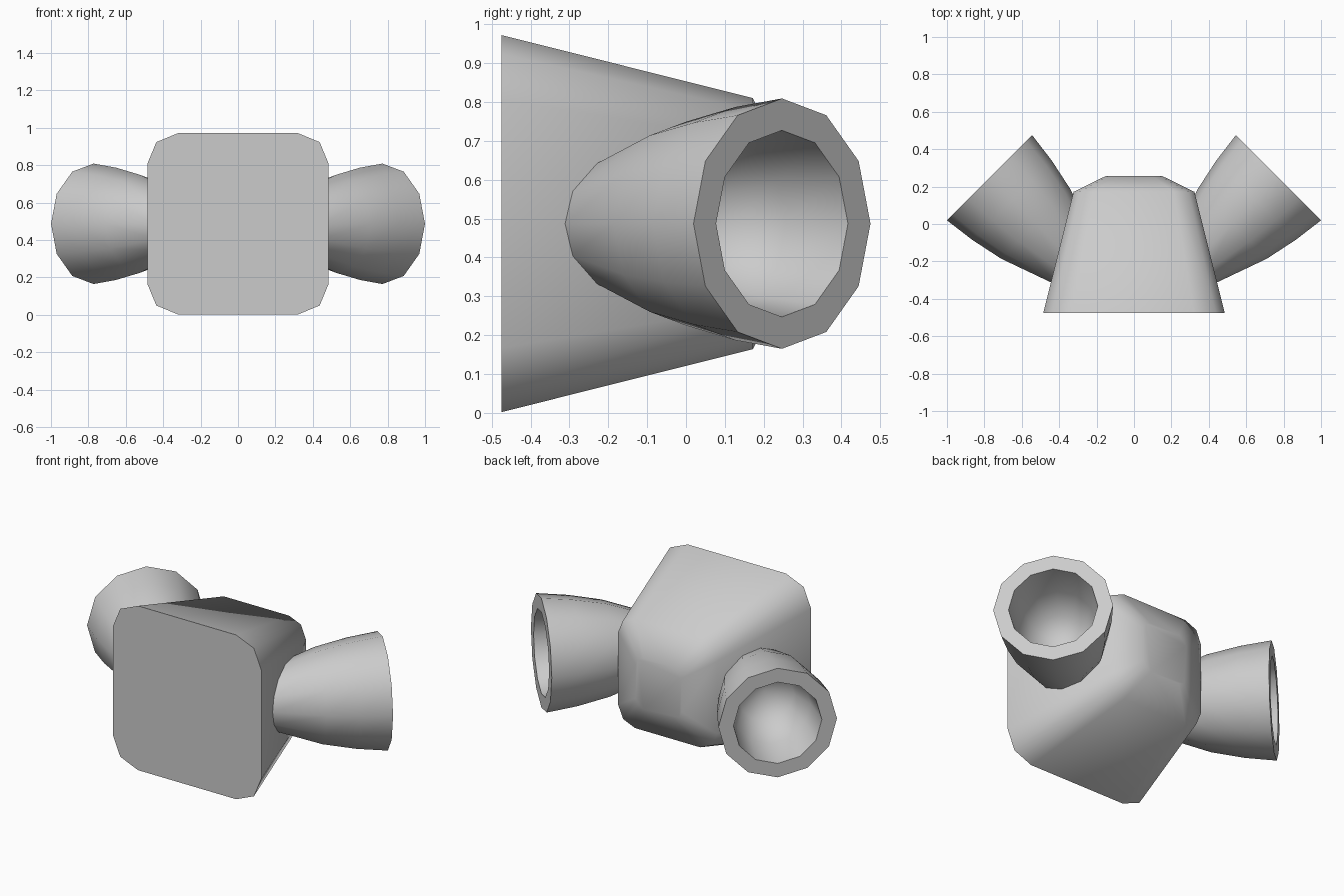
import bpy
import bmesh
import math
from mathutils import Vector

if "Cube" in bpy.data.objects:
    bpy.data.objects.remove(bpy.data.objects["Cube"], do_unlink=True)

MID_Z = 0.487
grey = bpy.data.materials.new("light_grey")
grey.use_nodes = True
COLOUR = (0.6, 0.6, 0.6, 1)
grey.diffuse_color = COLOUR
grey.node_tree.nodes["Principled BSDF"].inputs["Base Color"].default_value = COLOUR


def loft(name, rings):
    """Skin a list of rings; a one-point ring closes to a tip, open ends are capped."""
    bm = bmesh.new()
    loops = [[bm.verts.new(p) for p in ring] for ring in rings]
    for a, b in zip(loops, loops[1:]):
        n = len(a)
        for i in range(n):
            j = (i + 1) % n
            if len(b) == 1:
                bm.faces.new((a[i], a[j], b[0]))
            else:
                bm.faces.new((a[i], a[j], b[j], b[i]))
    for end in (loops[0], loops[-1]):
        if len(end) > 1:
            bm.faces.new(end)
    bmesh.ops.recalc_face_normals(bm, faces=bm.faces)
    mesh = bpy.data.meshes.new(name)
    bm.to_mesh(mesh)
    bm.free()
    mesh.materials.append(grey)
    obj = bpy.data.objects.new(name, mesh)
    bpy.context.collection.objects.link(obj)
    bpy.ops.object.select_all(action='DESELECT')
    obj.select_set(True)
    bpy.context.view_layer.objects.active = obj
    bpy.ops.object.shade_smooth_by_angle(angle=math.radians(65))
    return obj


def rounded_square(half, y):
    """Square with two-step rounded corners, facing along y."""
    ring = []
    flat = half * 0.66
    for k in range(4):
        turn = k * math.pi / 2
        for step in range(3):
            a = step * math.pi / 4
            u = flat + (half - flat) * math.cos(a)
            v = flat + (half - flat) * math.sin(a)
            ring.append(Vector((u * math.cos(turn) - v * math.sin(turn), y,
                                MID_Z + u * math.sin(turn) + v * math.cos(turn))))
    return ring


# Tapered body with a bevelled back
loft("body", [rounded_square(0.485, -0.475),
              rounded_square(0.323, 0.172),
              rounded_square(0.15, 0.257)])

# Flared hollow nozzles: (depth from the rim, radius), outer skin then inner cup
OUTER = [(0.75, 0.1), (0.62, 0.166), (0.35, 0.262), (0.17, 0.3), (0, 0.322)]
INNER = [(0, 0.24), (0.2, 0.215), (0.34, 0.15), (0.41, 0)]


def nozzle(name, side):
    inward = Vector((-side, -1, 0)).normalized()
    across = Vector((side, -1, 0)).normalized()
    up = Vector((0, 0, 1))
    rim = Vector((side * 0.772, 0.247, MID_Z))
    rings = []
    for depth, r in OUTER + INNER:
        centre = rim + inward * depth
        if r == 0:
            rings.append([centre])
        else:
            rings.append([centre + (across * math.cos(a) + up * math.sin(a)) * r
                          for a in (i * math.tau / 12 for i in range(12))])
    loft(name, rings)


for label, side in (("left", 1), ("right", -1)):
    nozzle(label + "_nozzle", side)
